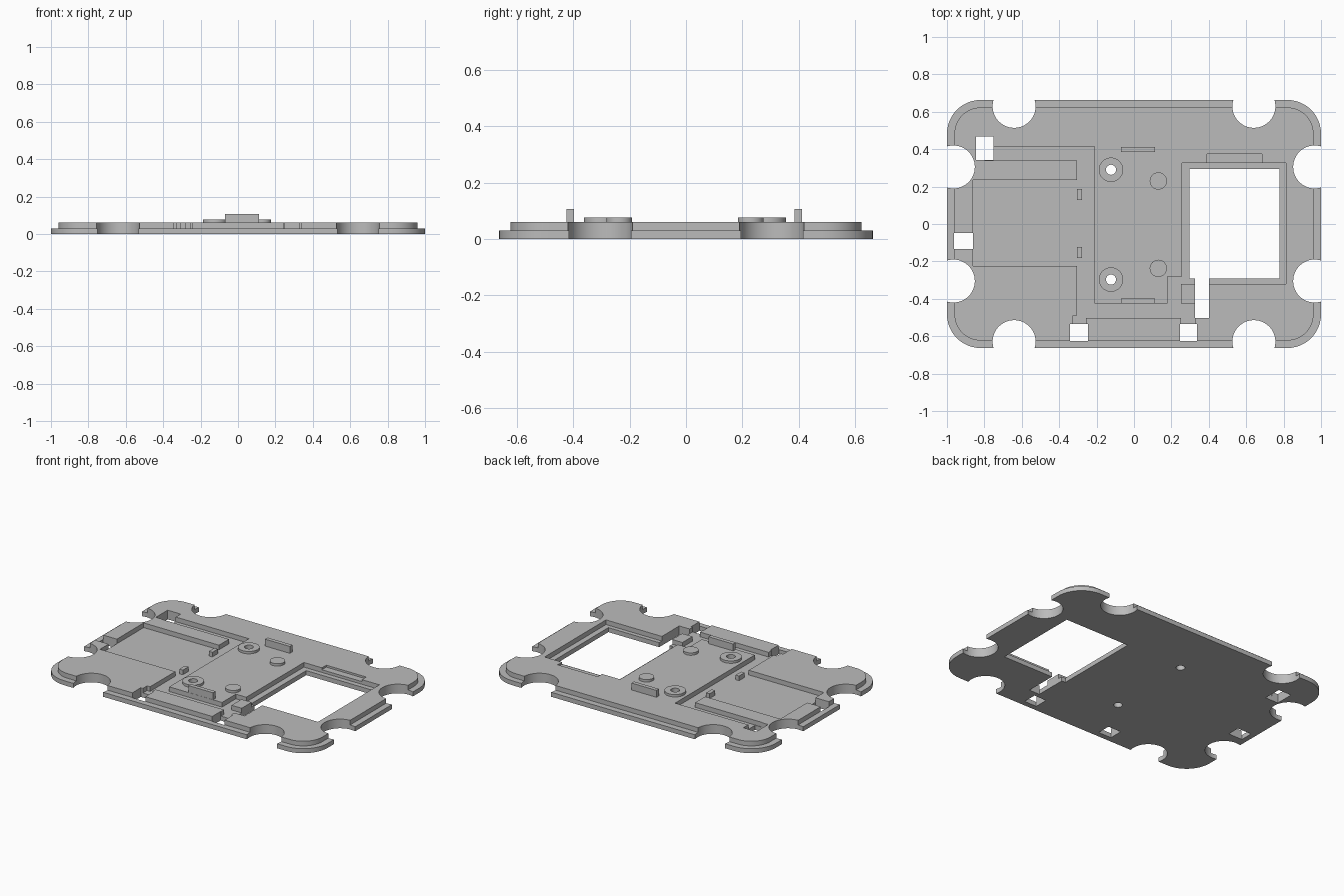
import bpy
import bmesh
from math import cos, sin, pi, radians

default = bpy.data.objects.get("Cube")
if default:
    bpy.data.objects.remove(default, do_unlink=True)

grey = bpy.data.materials.new("plain_grey")
grey.use_nodes = True
colour = (0.5, 0.5, 0.5, 1)
grey.diffuse_color = colour
grey.node_tree.nodes["Principled BSDF"].inputs["Base Color"].default_value = colour

STEP, TOP = 0.03, 0.061      # rim step and upper deck heights
LOW, HIGH = -0.1, 0.2        # through-cutter range


def prism(name, outline, bottom, top):
    """Extrude a counter-clockwise outline between two heights."""
    bm = bmesh.new()
    face = bm.faces.new([bm.verts.new((x, y, bottom)) for x, y in outline])
    result = bmesh.ops.extrude_face_region(bm, geom=[face])
    for v in result["geom"]:
        if isinstance(v, bmesh.types.BMVert):
            v.co.z = top
    bmesh.ops.recalc_face_normals(bm, faces=bm.faces)
    mesh = bpy.data.meshes.new(name)
    bm.to_mesh(mesh)
    bm.free()
    mesh.materials.append(grey)
    obj = bpy.data.objects.new(name, mesh)
    bpy.context.collection.objects.link(obj)
    return obj


def rect(x1, x2, y1, y2):
    return [(x1, y1), (x2, y1), (x2, y2), (x1, y2)]


def circle(x, y, r, n=48):
    return [(x + r * cos(2 * pi * i / n), y + r * sin(2 * pi * i / n)) for i in range(n)]


def rounded_rect(hx, hy, r, n=12):
    points = []
    for k, (sx, sy) in enumerate([(1, 1), (-1, 1), (-1, -1), (1, -1)]):
        for i in range(n + 1):
            a = pi / 2 * (k + i / n)
            points.append((sx * (hx - r) + r * cos(a), sy * (hy - r) + r * sin(a)))
    return points


def combine(target, tool, operation="DIFFERENCE"):
    mod = target.modifiers.new("combine", "BOOLEAN")
    mod.operation, mod.solver, mod.object = operation, "EXACT", tool
    bpy.context.view_layer.objects.active = target
    bpy.ops.object.modifier_apply(modifier=mod.name)
    bpy.data.objects.remove(tool, do_unlink=True)


def smooth(obj):
    bpy.ops.object.select_all(action="DESELECT")
    obj.select_set(True)
    bpy.context.view_layer.objects.active = obj
    bpy.ops.object.shade_smooth_by_angle(angle=radians(30))


# Stepped plate: wide lower flange and narrower upper deck
plate = prism("base_plate", rounded_rect(1, 0.663, 0.18), 0, STEP)
combine(plate, prism("deck", rounded_rect(0.96, 0.623, 0.14), STEP / 2, TOP), "UNION")

# Sunken pocket, wire channels and window ledge as one connected floor
channel = [
    (-0.86, -0.225), (-0.305, -0.225), (-0.305, -0.49), (-0.327, -0.49),
    (-0.327, -0.56), (-0.257, -0.56), (-0.257, -0.503), (0.25, -0.503),
    (0.25, -0.56), (0.325, -0.56), (0.325, -0.503), (0.36, -0.503),
    (0.36, -0.425), (0.25, -0.425), (0.25, -0.32), (0.814, -0.32),
    (0.814, 0.327), (0.257, 0.327), (0.257, -0.28), (0.18, -0.28),
    (0.18, -0.425), (-0.21, -0.425), (-0.21, 0.415), (-0.8, 0.415),
    (-0.8, 0.34), (-0.305, 0.34), (-0.305, 0.235), (-0.86, 0.235)]
combine(plate, prism("channel_cutter", channel, STEP, HIGH))
combine(plate, prism("shallow_cutter", rect(0.39, 0.685, 0.31, 0.373), 0.048, HIGH))

# Window, its slot and the four square cable holes
window = [(0.297, -0.292), (0.325, -0.292), (0.325, -0.503), (0.402, -0.503),
          (0.402, -0.292), (0.777, -0.292), (0.777, 0.294), (0.297, 0.294)]
holes = [window,
         rect(-0.846, -0.75, 0.343, 0.467), rect(-0.963, -0.86, -0.134, -0.048),
         rect(-0.343, -0.247, -0.626, -0.534), rect(0.246, 0.337, -0.626, -0.534)]

# Round notches around the edge
for sx in (-1, 1):
    for sy in (-1, 1):
        holes.append(circle(sx * 0.641, sy * 0.629, 0.115))
        holes.append(circle(sx * 0.966, sy * 0.305, 0.115))
for outline in holes:
    combine(plate, prism("hole_cutter", outline, LOW, HIGH))

# Ring bosses with screw holes through the plate, and plain round pads
BOSS = 0.077
for side, y, pad_y in (("back", 0.29, 0.23), ("front", -0.297, -0.237)):
    boss = prism(side + "_ring_boss", circle(-0.123, y, 0.065), TOP - 0.005, BOSS)
    for target in (plate, boss):
        combine(target, prism("screw_cutter", circle(-0.123, y, 0.027, 32), LOW, HIGH))
    smooth(boss)
    smooth(prism(side + "_round_pad", circle(0.13, pad_y, 0.046), TOP - 0.005, BOSS))

smooth(plate)

# Upright tabs on the deck and small stops at the pocket mouth
prism("back_tab", rect(-0.07, 0.113, 0.385, 0.412), TOP - 0.005, 0.107)
prism("front_tab", rect(-0.07, 0.113, -0.424, -0.397), TOP - 0.005, 0.107)
prism("back_pocket_stop", rect(-0.305, -0.279, 0.128, 0.187), STEP - 0.005, TOP)
prism("front_pocket_stop", rect(-0.305, -0.279, -0.182, -0.123), STEP - 0.005, TOP)
